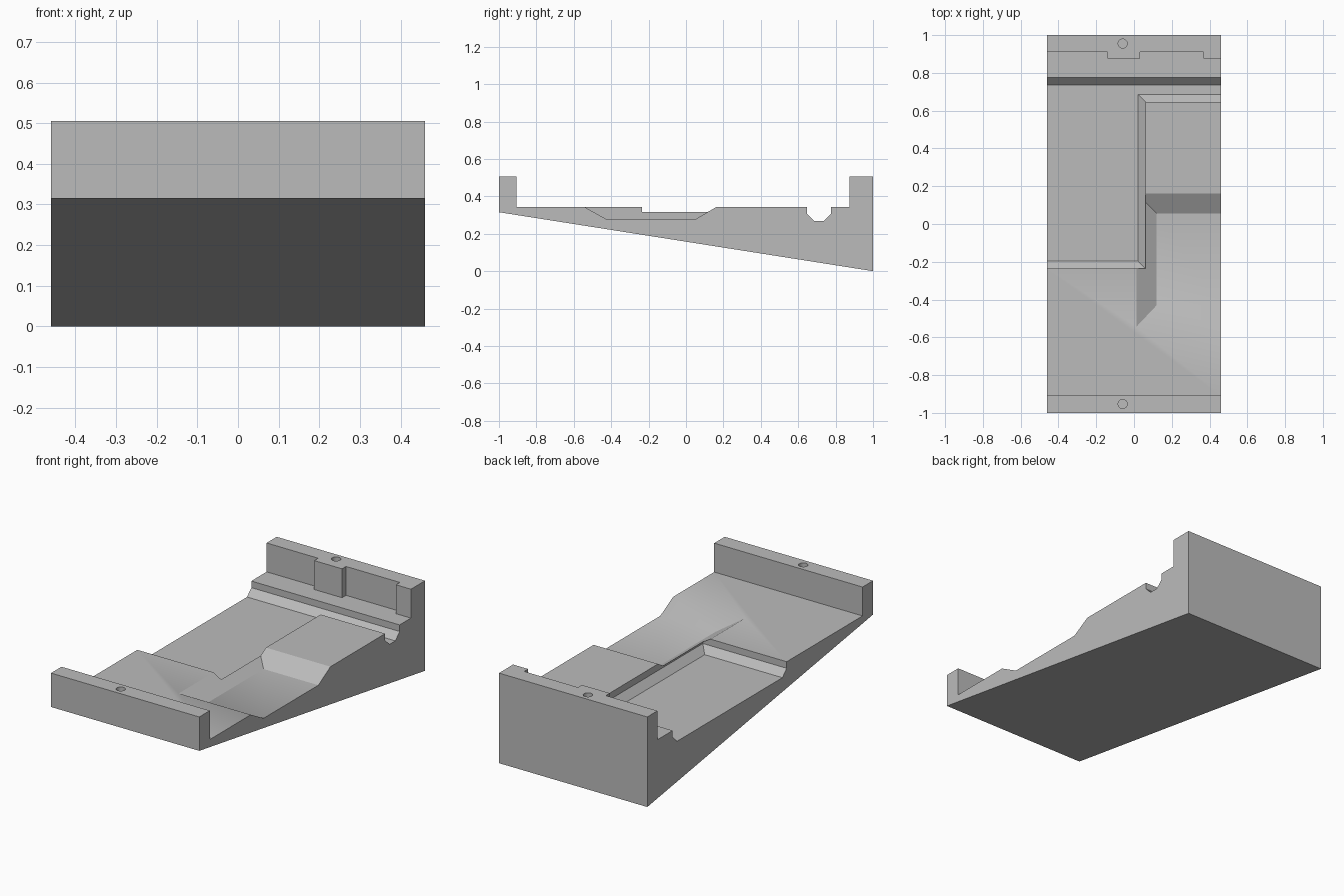
import bpy, bmesh, math

default_cube = bpy.data.objects.get("Cube")
if default_cube:
    bpy.data.objects.remove(default_cube, do_unlink=True)

HALF = 0.46       # half width of the block
DECK = 0.343      # height of the flat deck
OUT = 0.7         # cutters overshoot the sides to here
HIGH = 0.7        # cutters overshoot the top to here

grey = bpy.data.materials.new("plain grey")
grey.use_nodes = True
colour = (0.5, 0.5, 0.5, 1)
grey.diffuse_color = colour
grey.node_tree.nodes["Principled BSDF"].inputs["Base Color"].default_value = colour


def finish(name, bm):
    bmesh.ops.recalc_face_normals(bm, faces=bm.faces[:])
    mesh = bpy.data.meshes.new(name)
    bm.to_mesh(mesh)
    bm.free()
    mesh.materials.append(grey)
    obj = bpy.data.objects.new(name, mesh)
    bpy.context.collection.objects.link(obj)
    return obj


def extrude_side(name, profile):
    """Extrude a (y, z) profile across the full width."""
    bm = bmesh.new()
    face = bm.faces.new([bm.verts.new((-HALF, y, z)) for y, z in profile])
    grown = bmesh.ops.extrude_face_region(bm, geom=[face])["geom"]
    verts = [v for v in grown if isinstance(v, bmesh.types.BMVert)]
    bmesh.ops.translate(bm, vec=(2 * HALF, 0, 0), verts=verts)
    return finish(name, bm)


def layered(name, *layers):
    """Convex solid through rectangles given as (x0, x1, y0, y1, z)."""
    bm = bmesh.new()
    for x0, x1, y0, y1, z in layers:
        for x in (x0, x1):
            for y in (y0, y1):
                bm.verts.new((x, y, z))
    bmesh.ops.convex_hull(bm, input=bm.verts[:])
    bmesh.ops.dissolve_limit(bm, angle_limit=0.01, verts=bm.verts[:], edges=bm.edges[:])
    return finish(name, bm)


def trough(name, x0, x1, y0, y1):
    """Straight-sided channel with a chamfered bottom."""
    c = 0.038
    return layered(name, (x0 + c, x1 - c, y0 + c, y1 - c, 0.268),
                   (x0, x1, y0, y1, 0.306), (x0, x1, y0, y1, HIGH))


def hole(name, y):
    bm = bmesh.new()
    bmesh.ops.create_cone(bm, cap_ends=True, segments=24, radius1=0.024,
                          radius2=0.024, depth=0.2)
    bmesh.ops.translate(bm, vec=(-0.06, y, 0.505), verts=bm.verts[:])
    return finish(name, bm)


# Wedge body with a low front wall and a tall back wall
body = extrude_side("wedge_body", [
    (-1, 0.315), (-1, 0.505), (-0.907, 0.505), (-0.907, DECK),
    (0.875, DECK), (0.875, 0.505), (1, 0.505), (1, 0)])

# Sloped pocket, open to the left side
rise = 0.06
shallow, steep = 1.8 * rise * 2, 1.7 * rise * 2
top_z = 0.28 + rise * 2
cutters = [
    layered("sloped_pocket", (0.12, OUT, -0.43, 0.055, 0.28),
            (0.12 - steep, OUT + steep, -0.43 - shallow, 0.055 + steep, top_z)),
    # Wide channel on the right, and the groove joining it across the back
    trough("wide_channel", -OUT, 0.06, -0.235, 0.775),
    trough("cross_groove", -OUT, OUT, 0.647, 0.775),
]

# Recesses that leave two raised tabs on the back wall
for x0, x1 in ((-OUT, -0.14), (0.033, 0.367)):
    cutters.append(layered("wall_recess", (x0, x1, 0.85, 0.91, DECK),
                           (x0, x1, 0.85, 0.91, HIGH)))

# Blind pin holes in both walls
cutters += [hole("pin_hole", y) for y in (-0.953, 0.955)]

bpy.context.view_layer.objects.active = body
for cutter in cutters:
    cutter.hide_render = True
    cut = body.modifiers.new(cutter.name, "BOOLEAN")
    cut.operation = "DIFFERENCE"
    cut.solver = "EXACT"
    cut.object = cutter
    bpy.ops.object.modifier_apply(modifier=cut.name)
    bpy.data.objects.remove(cutter, do_unlink=True)

# Merge flat faces, then soften only the shallow edges
bm = bmesh.new()
bm.from_mesh(body.data)
bmesh.ops.remove_doubles(bm, verts=bm.verts[:], dist=0.0005)
bmesh.ops.dissolve_limit(bm, angle_limit=0.01, verts=bm.verts[:], edges=bm.edges[:])
bm.to_mesh(body.data)
bm.free()
bpy.ops.object.select_all(action="DESELECT")
body.select_set(True)
bpy.ops.object.shade_smooth_by_angle(angle=math.radians(30))
